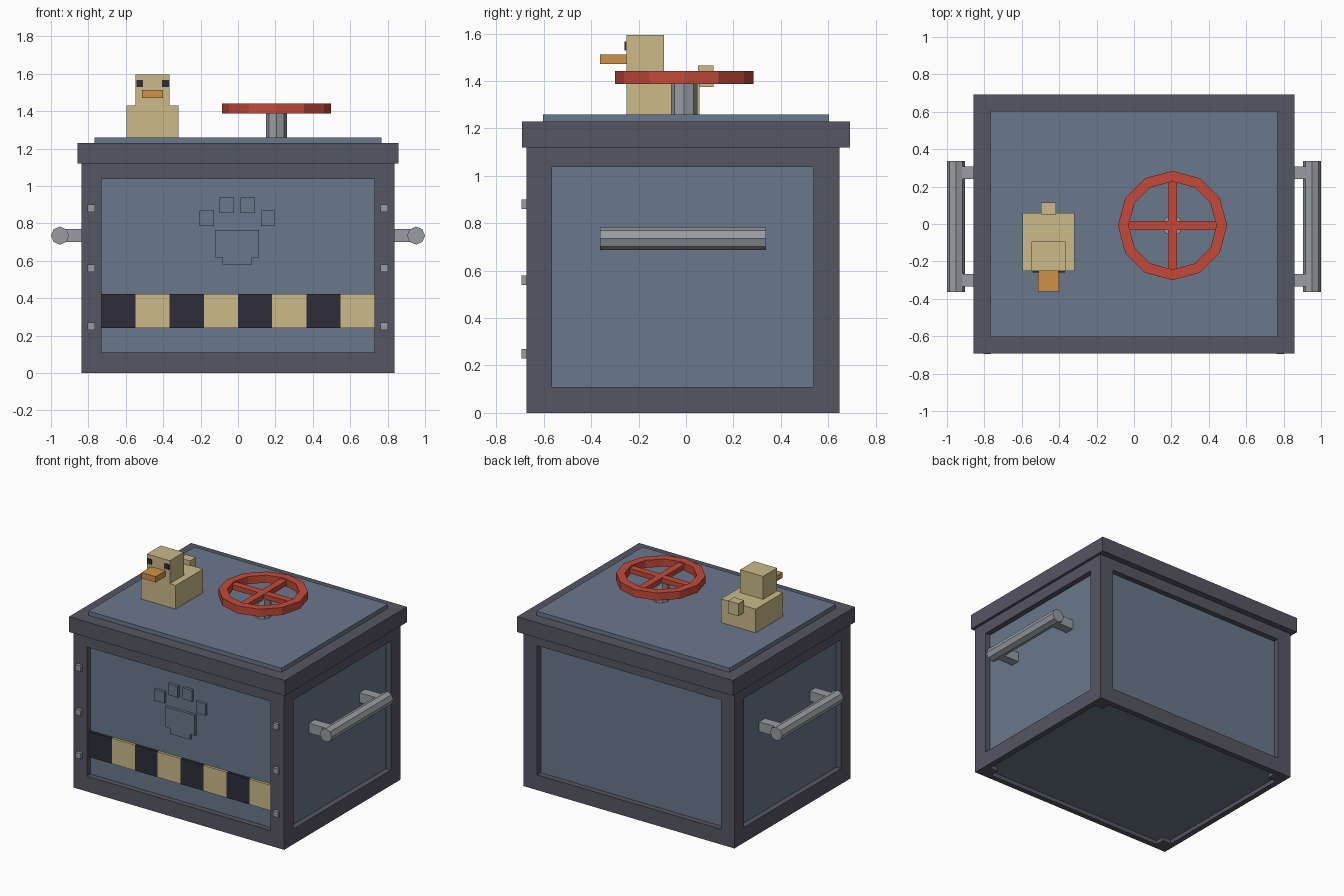
import bpy, bmesh, math
from mathutils import Matrix

if "Cube" in bpy.data.objects:
    bpy.data.objects.remove(bpy.data.objects["Cube"])


def material(name, rgb):
    m = bpy.data.materials.new(name)
    lin = [(c / 255 / 12.92) if c < 11 else ((c / 255 + 0.055) / 1.055) ** 2.4 for c in rgb]
    m.diffuse_color = (*lin, 1)
    m.use_nodes = True
    m.node_tree.nodes["Principled BSDF"].inputs["Base Color"].default_value = m.diffuse_color
    return m


FRAME = material("frame_grey", (86, 86, 100))
PANEL = material("panel_blue", (106, 120, 140))
METAL = material("light_metal", (152, 157, 163))
RED = material("wheel_red", (196, 74, 58))
TAN = material("tan_yellow", (203, 187, 138))
DARK = material("dark_navy", (46, 45, 58))
ORANGE = material("beak_orange", (208, 146, 72))


def finish(name, bm, mat):
    bmesh.ops.recalc_face_normals(bm, faces=bm.faces)
    me = bpy.data.meshes.new(name)
    bm.to_mesh(me)
    bm.free()
    me.materials.append(mat)
    ob = bpy.data.objects.new(name, me)
    bpy.context.collection.objects.link(ob)
    return ob


def boxes(name, mat, *dims):
    """Each entry is (x0, x1, y0, y1, z0, z1)."""
    bm = bmesh.new()
    for x0, x1, y0, y1, z0, z1 in dims:
        mtx = Matrix.Translation(((x0 + x1) / 2, (y0 + y1) / 2, (z0 + z1) / 2)) \
            @ Matrix.Diagonal((x1 - x0, y1 - y0, z1 - z0, 1))
        bmesh.ops.create_cube(bm, size=1, matrix=mtx)
    return finish(name, bm, mat)


def cylinder(name, mat, r, length, centre, rot=Matrix()):
    bm = bmesh.new()
    bmesh.ops.create_cone(bm, cap_ends=True, segments=8, radius1=r, radius2=r,
                          depth=length, matrix=Matrix.Translation(centre) @ rot)
    return finish(name, bm, mat)


# Body: recessed core with corner posts and rails
X, Y0, Y1, TOP = 0.838, -0.673, 0.647, 1.12
REC, POST = 0.04, 0.108
CY = (Y0 + Y1) / 2
boxes("body_core", PANEL, (-X + REC, X - REC, Y0 + REC, Y1 - REC, 0.03, TOP - 0.01))
posts = [(x, x + POST, y, y + POST, 0, TOP)
         for x in (-X, X - POST) for y in (Y0, Y1 - POST)]
boxes("corner_posts", FRAME, *posts)
rails = []
for z0, z1 in ((0, 0.11), (1.038, TOP)):
    for y in (Y0, Y1 - REC):
        rails.append((-X + POST, X - POST, y, y + REC, z0, z1))
    for x in (-X, X - REC):
        rails.append((x, x + REC, Y0 + POST, Y1 - POST, z0, z1))
boxes("frame_rails", FRAME, *rails)

# Lid and its top plate
boxes("lid", FRAME, (-0.858, 0.858, -0.693, 0.693, TOP, 1.23))
boxes("lid_plate", PANEL, (-0.768, 0.768, -0.603, 0.603, 1.22, 1.26))

# Hazard stripes on the front panel
PF = Y0 + REC
w = 2 * (X - POST) / 8
for i in range(8):
    x = -X + POST + i * w
    boxes(f"stripe_{i + 1}", (DARK, TAN)[i % 2], (x, x + w, PF - 0.018, PF + 0.01, 0.24, 0.423))

# Raised paw emblem
toes = [(cx - 0.038, cx + 0.038, PF - 0.02, PF + 0.01, cz - 0.041, cz + 0.041)
        for cx, cz in ((-0.167, 0.827), (-0.06, 0.897), (0.052, 0.897), (0.16, 0.827))]
boxes("paw_emblem", PANEL, *toes,
      (-0.12, 0.112, PF - 0.02, PF + 0.01, 0.618, 0.765),
      (-0.083, 0.074, PF - 0.02, PF + 0.01, 0.58, 0.618))

# Bolts on the front posts
boxes("front_bolts", METAL, *[(cx - 0.02, cx + 0.02, Y0 - 0.022, Y0 + 0.01, cz - 0.02, cz + 0.02)
                              for cx in (-0.785, 0.783) for cz in (0.25, 0.56, 0.88)])

# Side handles
for s, side in ((-1, "left"), (1, "right")):
    cylinder(f"{side}_handle_bar", METAL, 0.048, 0.70, (s * 0.952, CY, 0.735),
             Matrix.Rotation(math.pi / 2, 4, 'X'))
    xs = sorted((s * 0.78, s * 0.94))
    boxes(f"{side}_handle_brackets", METAL,
          *[(*xs, CY + t * 0.287 - 0.034, CY + t * 0.287 + 0.034, 0.70, 0.77) for t in (-1, 1)])

# Valve wheel: stem, twelve-sided rim, crossed spokes
WX, WY = 0.206, -0.008
cylinder("wheel_stem", METAL, 0.056, 0.16, (WX, WY, 1.32))
bm = bmesh.new()
N = 12
profile = ((0.235, 1.388), (0.292, 1.388), (0.292, 1.442), (0.235, 1.442))
rings = [[bm.verts.new((WX + r * math.cos(2 * math.pi * i / N),
                        WY + r * math.sin(2 * math.pi * i / N), z)) for r, z in profile]
         for i in range(N)]
for i in range(N):
    a, b = rings[i], rings[(i + 1) % N]
    for j in range(4):
        k = (j + 1) % 4
        bm.faces.new((a[j], b[j], b[k], a[k]))
finish("wheel_rim", bm, RED)
boxes("wheel_spokes", RED,
      (WX - 0.25, WX + 0.25, WY - 0.025, WY + 0.025, 1.396, 1.431),
      (WX - 0.025, WX + 0.025, WY - 0.25, WY + 0.25, 1.395, 1.432))

# Toy duck on the lid
DX, DF = -0.457, -0.252
boxes("duck_body", TAN, (DX - 0.138, DX + 0.138, DF, 0.058, 1.25, 1.43))
boxes("duck_head", TAN, (DX - 0.091, DX + 0.091, DF, -0.093, 1.43, 1.595))
boxes("duck_tail", TAN, (DX - 0.04, DX + 0.04, 0.05, 0.116, 1.375, 1.465))
boxes("duck_beak", ORANGE, (DX - 0.056, DX + 0.056, -0.362, DF + 0.01, 1.472, 1.513))
boxes("duck_eyes", DARK, *[(DX + t * 0.069 - 0.018, DX + t * 0.069 + 0.018,
                            DF - 0.007, DF + 0.002, 1.53, 1.566) for t in (-1, 1)])
